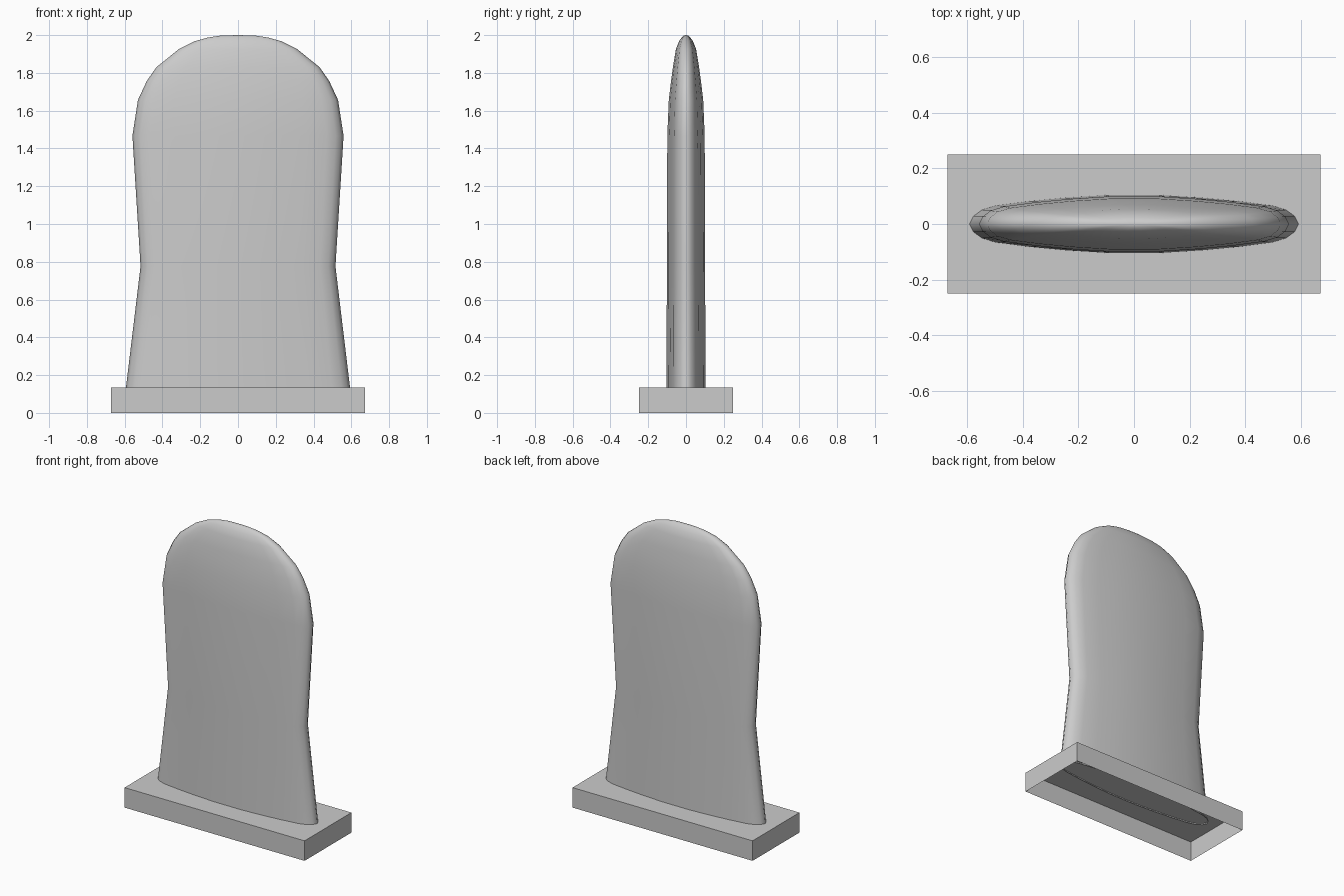
import bpy, bmesh

if "Cube" in bpy.data.objects:
    bpy.data.objects.remove(bpy.data.objects["Cube"])


def make_object(name, bm):
    bmesh.ops.recalc_face_normals(bm, faces=bm.faces[:])
    mesh = bpy.data.meshes.new(name)
    bm.to_mesh(mesh)
    bm.free()
    obj = bpy.data.objects.new(name, mesh)
    bpy.context.collection.objects.link(obj)
    return obj


# Base: shallow box, open underneath
bm = bmesh.new()
bmesh.ops.create_cube(bm, size=1)
for v in bm.verts:
    v.co = (v.co.x * 1.345, v.co.y * 0.5, (v.co.z + 0.5) * 0.135)
bottom = [f for f in bm.faces if all(v.co.z < 0.01 for v in f.verts)]
bmesh.ops.delete(bm, geom=bottom, context='FACES_ONLY')
make_object("base_plate", bm)

# Slab: lens-shaped section, mirrored from one quarter (unit half-width, unit half-depth)
quarter = [(1, 0), (0.975, 0.27), (0.925, 0.48), (0.84, 0.63), (0.64, 0.78),
           (0.42, 0.9), (0.17, 0.99)]
half = quarter + [(-x, y) for x, y in reversed(quarter)]
section = half + [(x, -y) for x, y in reversed(half[1:-1])]

# Height, half-width and half-depth of each ring
rings = [(0.127, 0.594, 0.105), (0.776, 0.516, 0.102), (1.467, 0.559, 0.1),
         (1.656, 0.53, 0.092), (1.757, 0.483, 0.08), (1.83, 0.432, 0.07),
         (1.926, 0.313, 0.054), (1.968, 0.228, 0.037), (1.987, 0.16, 0.023),
         (1.997, 0.095, 0.012)]

bm = bmesh.new()
loops = [[bm.verts.new((x * w, y * d, z)) for x, y in section] for z, w, d in rings]
n = len(section)
for lower, upper in zip(loops, loops[1:]):
    for i in range(n):
        j = (i + 1) % n
        bm.faces.new((lower[i], lower[j], upper[j], upper[i]))
# Crown closes to a point
tip = bm.verts.new((0, 0, 2))
for i in range(n):
    bm.faces.new((loops[-1][i], loops[-1][(i + 1) % n], tip))
slab = make_object("upright_slab", bm)
for p in slab.data.polygons:
    p.use_smooth = True
